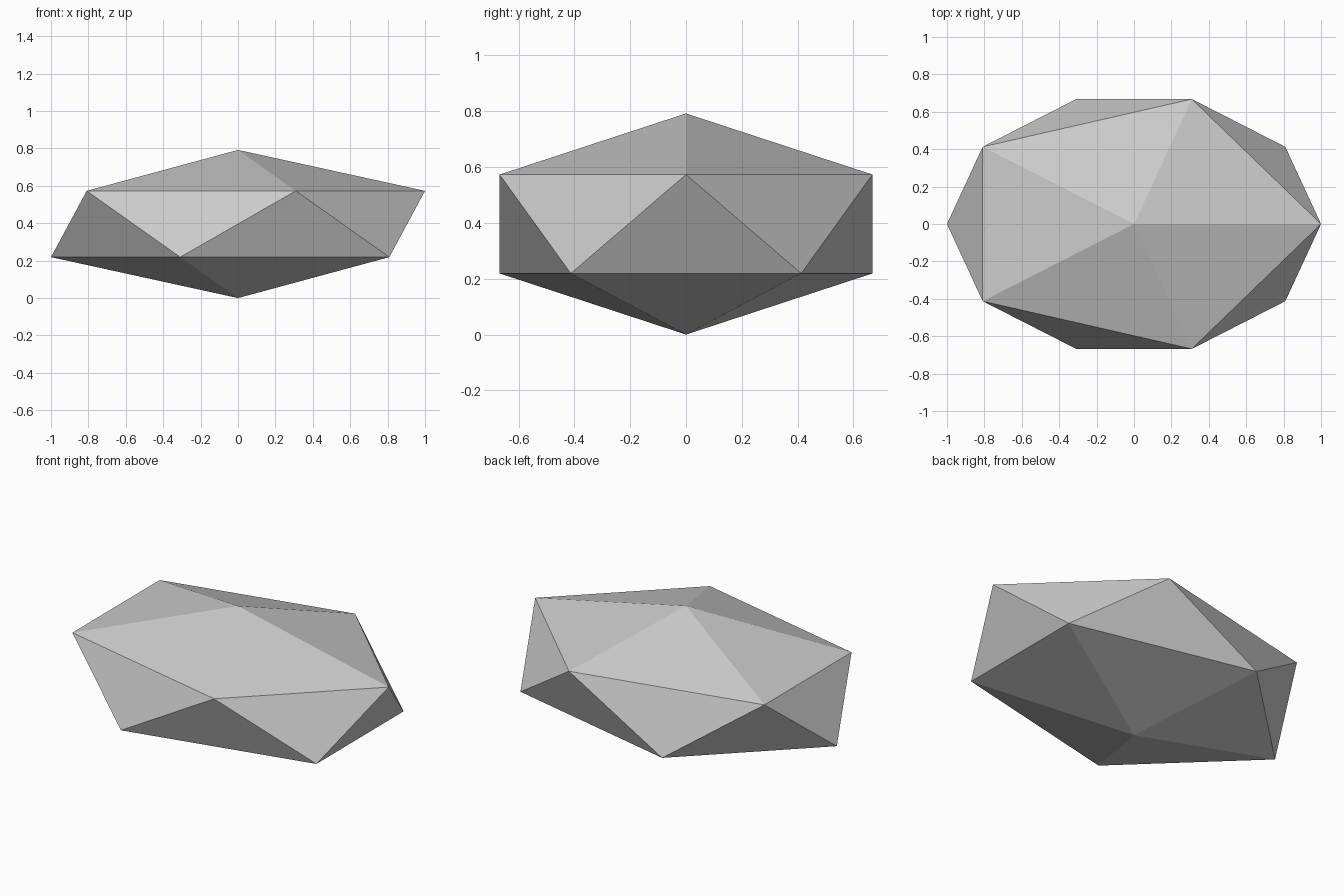
import bpy

default = bpy.data.objects.get("Cube")
if default:
    bpy.data.objects.remove(default, do_unlink=True)

# Plain stone grey
grey = bpy.data.materials.new("stone_grey")
grey.use_nodes = True
colour = (0.6, 0.6, 0.6, 1.0)
grey.diffuse_color = colour
grey.node_tree.nodes["Principled BSDF"].inputs["Base Color"].default_value = colour

# Flattened twenty-sided stone, resting on its lowest point
half_height = 0.396
bpy.ops.mesh.primitive_ico_sphere_add(subdivisions=1, radius=1, location=(0, 0, half_height))
stone = bpy.context.object
stone.name = "stone"
stone.scale = (1.118, 0.785, half_height)
bpy.ops.object.transform_apply(location=False, rotation=False, scale=True)
bpy.ops.object.shade_flat()
stone.data.materials.append(grey)
